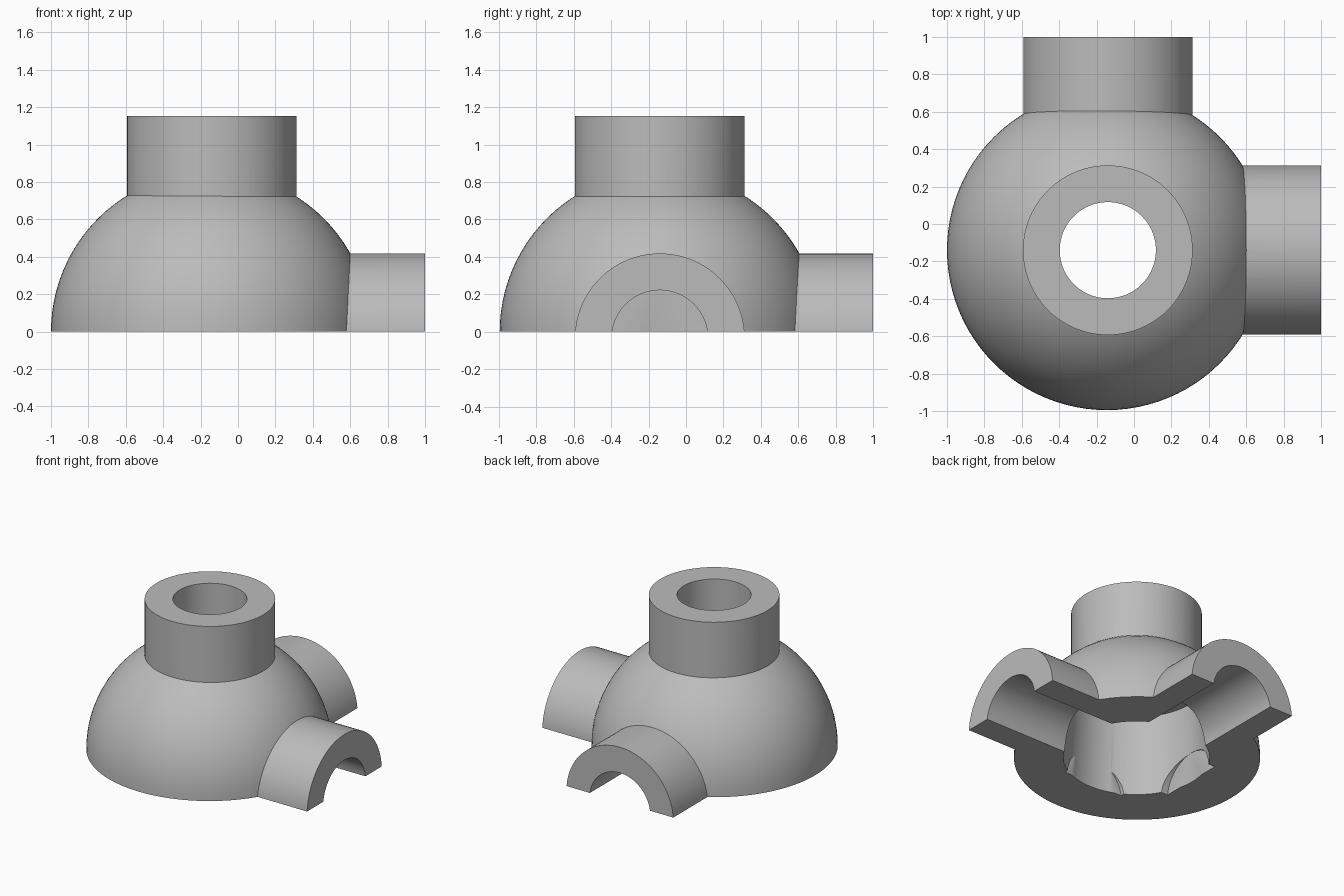
import bpy
from math import pi, radians

cube = bpy.data.objects.get("Cube")
if cube:
    bpy.data.objects.remove(cube)

# Shared dimensions
CX, CY = -0.14, -0.14      # axis of the neck and bores
PIPE_Z = -0.035            # side pipes sit slightly below the base plane
PIPE_R, BORE_R = 0.4535, 0.257
TOP = 1.152

grey = bpy.data.materials.new("plain_grey")
grey.use_nodes = True
colour = (0.5, 0.5, 0.5, 1)
grey.diffuse_color = colour
grey.node_tree.nodes["Principled BSDF"].inputs["Base Color"].default_value = colour


def tube(name, axis, start, end, r1, r2=None, verts=96):
    """Solid cylinder or cone running along one axis."""
    mid = (start + end) / 2
    loc, rot = {
        "X": ((mid, CY, PIPE_Z), (0, pi / 2, 0)),
        "Y": ((CX, mid, PIPE_Z), (-pi / 2, 0, 0)),
        "Z": ((CX, CY, mid), (0, 0, 0)),
    }[axis]
    bpy.ops.mesh.primitive_cone_add(
        vertices=verts, radius1=r1, radius2=r1 if r2 is None else r2,
        depth=end - start, location=loc, rotation=rot)
    ob = bpy.context.object
    ob.name = name
    return ob


def combine(target, tool, operation):
    """Apply a boolean and discard the tool."""
    mod = target.modifiers.new(operation.lower(), "BOOLEAN")
    mod.operation, mod.solver, mod.object = operation, "EXACT", tool
    bpy.ops.object.select_all(action="DESELECT")
    target.select_set(True)
    bpy.context.view_layer.objects.active = target
    bpy.ops.object.modifier_apply(modifier=mod.name)
    bpy.data.objects.remove(tool)


# Rounded body
bpy.ops.mesh.primitive_uv_sphere_add(
    segments=96, ring_count=48, radius=0.855, location=(CX - 0.005, CY, 0))
body = bpy.context.object
body.name = "domed_pipe_junction"
body.data.materials.append(grey)

# Neck on top and the two side pipes
combine(body, tube("neck", "Z", 0.1, TOP, PIPE_R), "UNION")
combine(body, tube("side_pipe", "X", 0.05, 1.0, PIPE_R), "UNION")
combine(body, tube("back_pipe", "Y", 0.05, 1.0, PIPE_R), "UNION")

# Flat base: remove everything below the ground plane
bpy.ops.mesh.primitive_cube_add(size=4, location=(0, 0, -2))
combine(body, bpy.context.object, "DIFFERENCE")

# Inner chamber, then the three bores that open into it
combine(body, tube("chamber", "Z", -0.1, 0.6, 0.515, 0.47), "DIFFERENCE")
combine(body, tube("neck_bore", "Z", -0.2, 1.4, BORE_R), "DIFFERENCE")
combine(body, tube("side_bore", "X", CX - 0.495, 1.2, BORE_R), "DIFFERENCE")
combine(body, tube("back_bore", "Y", CY - 0.47, 1.2, BORE_R), "DIFFERENCE")

# Smooth curved walls with crisp rims
body.select_set(True)
bpy.context.view_layer.objects.active = body
bpy.ops.object.shade_smooth_by_angle(angle=radians(25))
